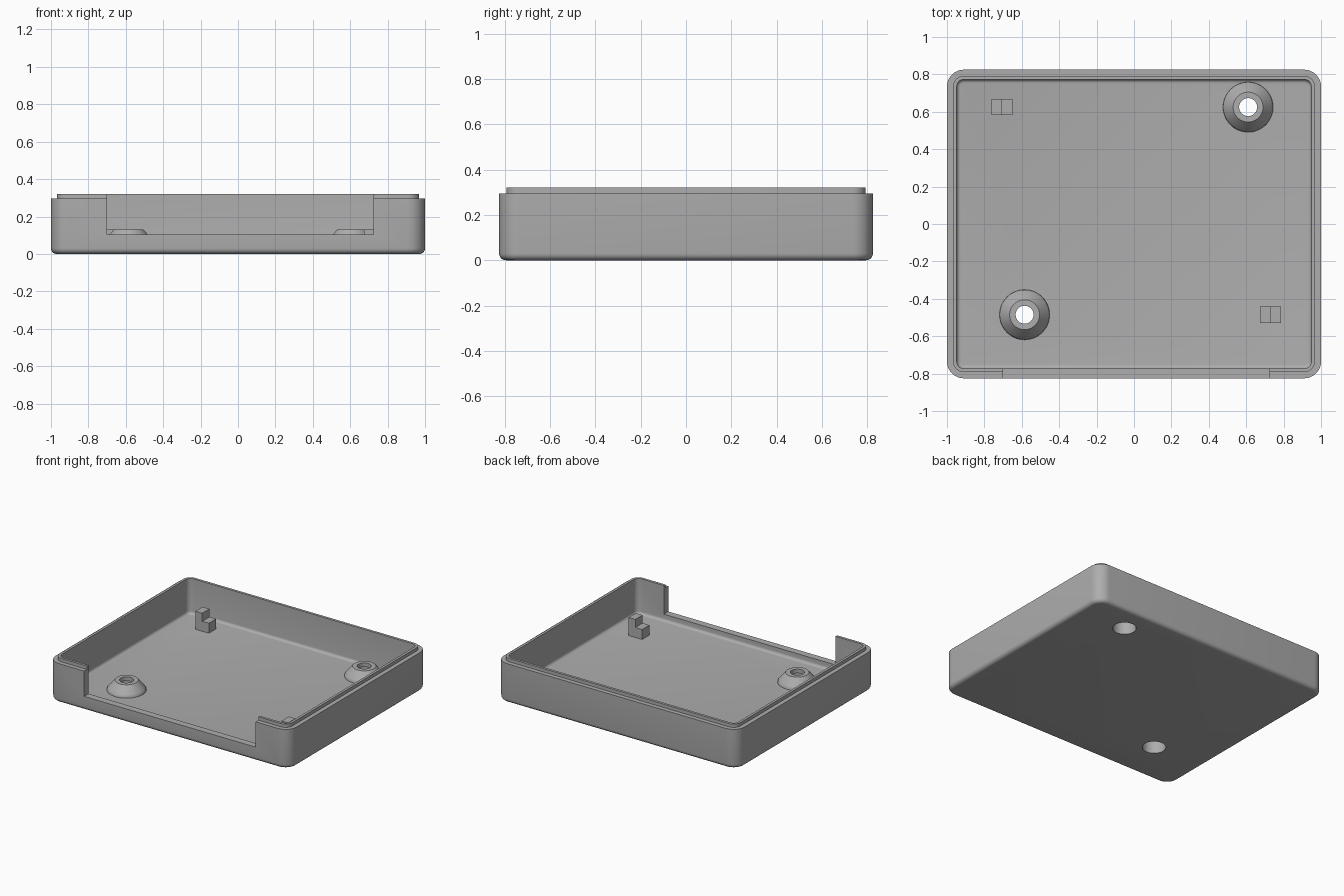
import bpy, bmesh, math
from mathutils import Matrix

cube = bpy.data.objects.get("Cube")
if cube:
    bpy.data.objects.remove(cube, do_unlink=True)

HALF_X, HALF_Y, CORNER = 1.0, 0.825, 0.09
FLOOR, RIM, TOP, WALL = 0.055, 0.295, 0.32, 0.052

grey = bpy.data.materials.new("plain grey")
grey.use_nodes = True
colour = (0.42, 0.42, 0.42, 1)
grey.diffuse_color = colour
grey.node_tree.nodes["Principled BSDF"].inputs["Base Color"].default_value = colour


def finish(name, bm):
    bmesh.ops.recalc_face_normals(bm, faces=bm.faces)
    mesh = bpy.data.meshes.new(name)
    bm.to_mesh(mesh)
    bm.free()
    mesh.materials.append(grey)
    obj = bpy.data.objects.new(name, mesh)
    bpy.context.collection.objects.link(obj)
    return obj


def activate(obj):
    bpy.ops.object.select_all(action='DESELECT')
    obj.select_set(True)
    bpy.context.view_layer.objects.active = obj


def smooth(obj):
    activate(obj)
    bpy.ops.object.shade_smooth_by_angle(angle=math.radians(30))


def skin(bm, loops):
    """Join consecutive closed loops of equal length with quads."""
    for a, b in zip(loops, loops[1:]):
        n = len(a)
        for i in range(n):
            j = (i + 1) % n
            bm.faces.new((a[i], a[j], b[j], b[i]))


def rounded_loop(bm, inset, z, steps=8):
    """Rounded rectangle, shrunk by inset from the outer wall."""
    r = max(CORNER - inset, 0.015)
    cx, cy = HALF_X - inset - r, HALF_Y - inset - r
    verts = []
    for k, (sx, sy) in enumerate([(1, 1), (-1, 1), (-1, -1), (1, -1)]):
        for i in range(steps + 1):
            t = (k + i / steps) * math.pi / 2
            verts.append(bm.verts.new((sx * cx + r * math.cos(t),
                                       sy * cy + r * math.sin(t), z)))
    return verts


def arc(r, cx, cz, start, steps=5):
    """Quarter-circle profile points, counted from the start angle."""
    angles = [math.radians(start + 90 * i / steps) for i in range(steps + 1)]
    return [(cx + r * math.cos(a), cz + r * math.sin(a)) for a in angles]


def box(bm, x0, x1, y0, y1, z0, z1):
    size = Matrix.Diagonal((x1 - x0, y1 - y0, z1 - z0, 1))
    centre = Matrix.Translation(((x0 + x1) / 2, (y0 + y1) / 2, (z0 + z1) / 2))
    bmesh.ops.create_cube(bm, size=1, matrix=centre @ size)


def cut(target, cutter):
    cutter.hide_render = True
    mod = target.modifiers.new("cut", 'BOOLEAN')
    mod.operation, mod.solver, mod.object = 'DIFFERENCE', 'EXACT', cutter
    activate(target)
    bpy.ops.object.modifier_apply(modifier=mod.name)
    bpy.data.objects.remove(cutter, do_unlink=True)


# Tray shell: rounded underside, stepped rim, and a filleted inner floor
bottom = arc(0.03, 0.03, 0.03, 180)[::-1]
fillet = arc(0.02, WALL + 0.02, FLOOR + 0.02, 180)
profile = bottom + [(0, RIM), (0.033, RIM), (0.033, TOP), (WALL, TOP)] + fillet
bm = bmesh.new()
loops = [rounded_loop(bm, inset, z) for inset, z in profile]
skin(bm, loops)
bm.faces.new(loops[0])
bm.faces.new(loops[-1])
tray = finish("tray", bm)

# Front opening
bm = bmesh.new()
box(bm, -0.70, 0.725, -1, -0.7, 0.105, 0.5)
cut(tray, finish("opening_cutter", bm))

# Screw recesses under the floor, with a hollow conical boss above each
BORE, HOLE, SIDES = 0.08, 0.048, 48
boss_profile = [(BORE, FLOOR), (BORE, 0.1), (HOLE, 0.1), (HOLE, 0.13),
                (BORE, 0.13), (0.125, 0.078), (0.132, 0.068), (0.134, FLOOR)]
for side, x, y in [("front", -0.585, -0.485), ("back", 0.61, 0.625)]:
    bm = bmesh.new()
    bmesh.ops.create_cone(bm, cap_ends=True, segments=SIDES, radius1=BORE,
                          radius2=BORE, depth=0.4,
                          matrix=Matrix.Translation((x, y, 0)))
    cut(tray, finish("recess_cutter", bm))
    bm = bmesh.new()
    rings = []
    for r, z in boss_profile:
        angles = [2 * math.pi * i / SIDES for i in range(SIDES)]
        rings.append([bm.verts.new((x + r * math.cos(a), y + r * math.sin(a), z))
                      for a in angles])
    skin(bm, rings + rings[:1])
    smooth(finish(side + "_screw_boss", bm))
smooth(tray)

# Stepped locating posts, the taller half towards the nearer side wall
for side, x, y, s in [("back", -0.705, 0.625, -1), ("front", 0.73, -0.485, 1)]:
    outline = [(-0.056, FLOOR - 0.01), (0.056, FLOOR - 0.01), (0.056, 0.19),
               (0, 0.19), (0, 0.13), (-0.056, 0.13)]
    bm = bmesh.new()
    ends = [[bm.verts.new((x + s * u, y + d, z)) for u, z in outline]
            for d in (-0.043, 0.043)]
    skin(bm, ends)
    for end in ends:
        bm.faces.new(end)
    finish(side + "_locating_post", bm)
